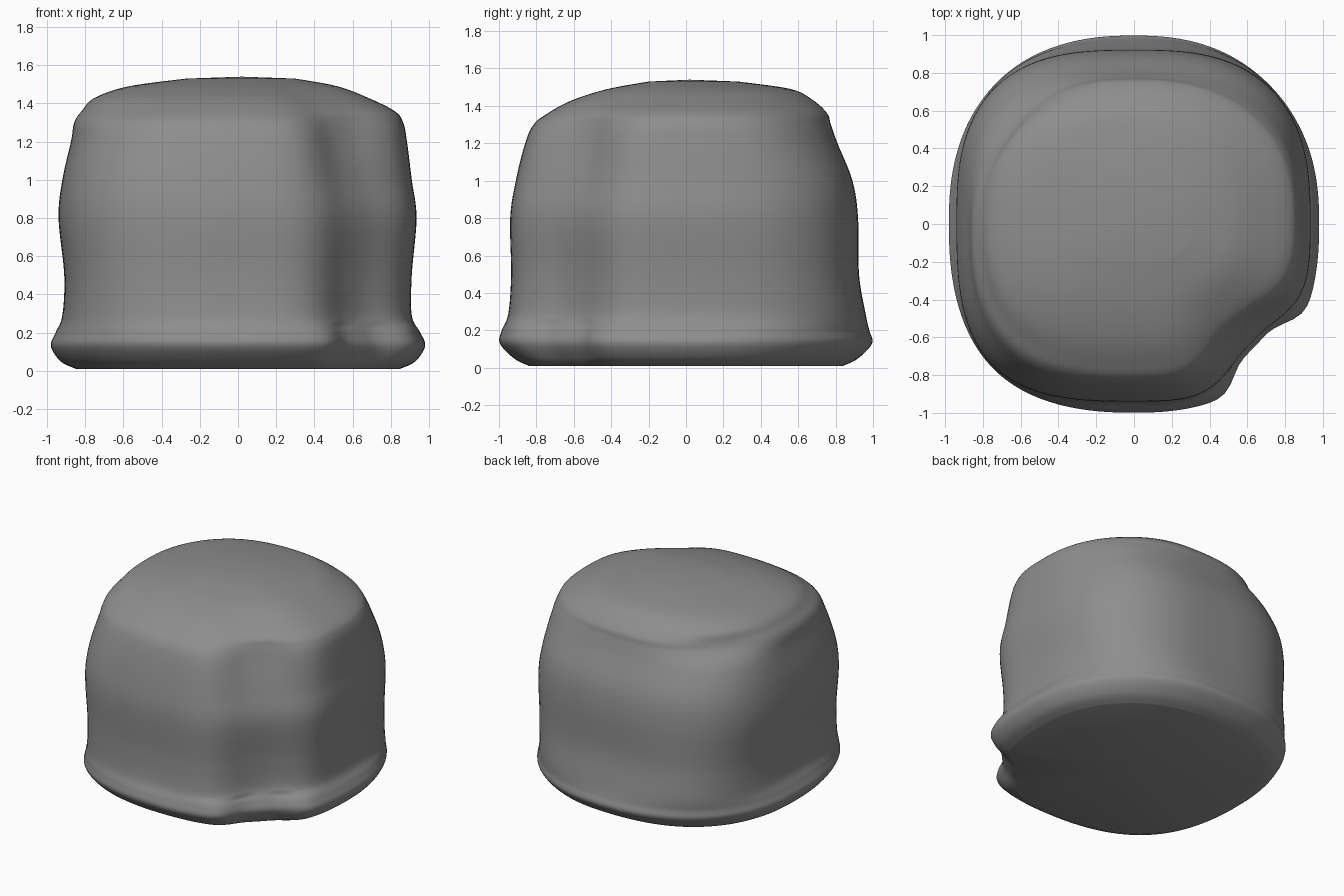
import bpy, bmesh, math

if "Cube" in bpy.data.objects:
    bpy.data.objects.remove(bpy.data.objects["Cube"])

# Cross-section stations: z, left, right, front, back, squareness, dent depth, dent width (deg)
STATIONS = [
    (0.01, 0.85, 0.85, 0.84, 0.84, 2.40, 0.09, 14),
    (0.05, 0.93, 0.93, 0.92, 0.92, 2.35, 0.12, 14),
    (0.13, 0.98, 0.98, 0.995, 0.995, 2.35, 0.13, 14),
    (0.20, 0.955, 0.955, 0.985, 0.98, 2.50, 0.13, 14),
    (0.29, 0.92, 0.91, 0.95, 0.96, 2.80, 0.13, 16),
    (0.50, 0.91, 0.91, 0.935, 0.925, 2.95, 0.12, 17),
    (0.80, 0.94, 0.935, 0.94, 0.92, 2.85, 0.11, 17),
    (1.00, 0.92, 0.91, 0.91, 0.89, 2.85, 0.13, 18),
    (1.20, 0.875, 0.885, 0.86, 0.81, 2.70, 0.16, 18),
    (1.30, 0.86, 0.865, 0.815, 0.775, 2.55, 0.16, 19),
    (1.36, 0.82, 0.82, 0.74, 0.755, 2.45, 0.13, 20),
    (1.43, 0.75, 0.68, 0.61, 0.68, 2.40, 0.11, 21),
    (1.49, 0.57, 0.52, 0.42, 0.56, 2.40, 0.06, 22),
    (1.53, 0.27, 0.30, 0.20, 0.28, 2.40, 0.0, 22),
]
SIDES, STEPS = 128, 6


def spline(a, b, c, d, t):
    return 0.5 * (2 * b + (c - a) * t + (2 * a - 5 * b + 4 * c - d) * t * t
                  + (3 * b - a - 3 * c + d) * t ** 3)


def bump(angle, centre, width, power=2):
    d = (angle - centre + 180) % 360 - 180
    return math.exp(-abs(d / width) ** power)


def ring_point(s, deg):
    z, left, right, front, back, square, dent, width = s
    a = math.radians(deg)
    c, sn = math.cos(a), math.sin(a)
    rx = right if c > 0 else left
    ry = back if sn > 0 else front
    # squarish corners, varying around the body
    n = square + 0.2 * bump(deg, 225, 35) - 0.12 * bump(deg, 45, 35)
    n += (2.4 - n) * bump(deg, 315, 35)
    r = (abs(c / rx) ** n + abs(sn / ry) ** n) ** (-1 / n)
    # pressed-in front right corner, sharper at the foot
    r *= 1 - dent * bump(deg, 315, width, 3.5 if z < 0.25 else 2.4)
    # small fold at the back left shoulder
    r *= 1 - 0.07 * bump(deg, 142, 22) * math.exp(-((z - 1.32) / 0.08) ** 2)
    return r * c, r * sn, z


# Sample smooth sections from the stations
sections = []
last = len(STATIONS) - 1
for i in range(last):
    q = [STATIONS[min(max(i + k, 0), last)] for k in (-1, 0, 1, 2)]
    for j in range(STEPS):
        sections.append([spline(*v, j / STEPS) for v in zip(*q)])
sections.append(STATIONS[last])

# Skin the soft body and close both ends
bm = bmesh.new()
rings = [[bm.verts.new(ring_point(s, 360 * k / SIDES)) for k in range(SIDES)]
         for s in sections]
for lo, hi in zip(rings, rings[1:]):
    for k in range(SIDES):
        m = (k + 1) % SIDES
        bm.faces.new((lo[k], lo[m], hi[m], hi[k]))
bottom = bm.verts.new((0, 0, 0.01))
top = bm.verts.new((0.02, 0.02, 1.54))
for k in range(SIDES):
    m = (k + 1) % SIDES
    bm.faces.new((rings[0][m], rings[0][k], bottom))
    bm.faces.new((rings[-1][k], rings[-1][m], top))
bmesh.ops.recalc_face_normals(bm, faces=bm.faces)

mesh = bpy.data.meshes.new("soft_body")
bm.to_mesh(mesh)
bm.free()
body = bpy.data.objects.new("soft_body", mesh)
bpy.context.collection.objects.link(body)
bpy.context.view_layer.objects.active = body
body.select_set(True)
bpy.ops.object.shade_smooth_by_angle(angle=math.radians(50))

# Dark grey surface
grey = bpy.data.materials.new("dark_grey")
grey.diffuse_color = (0.27, 0.27, 0.27, 1)
grey.use_nodes = True
grey.node_tree.nodes["Principled BSDF"].inputs["Base Color"].default_value = grey.diffuse_color
mesh.materials.append(grey)
